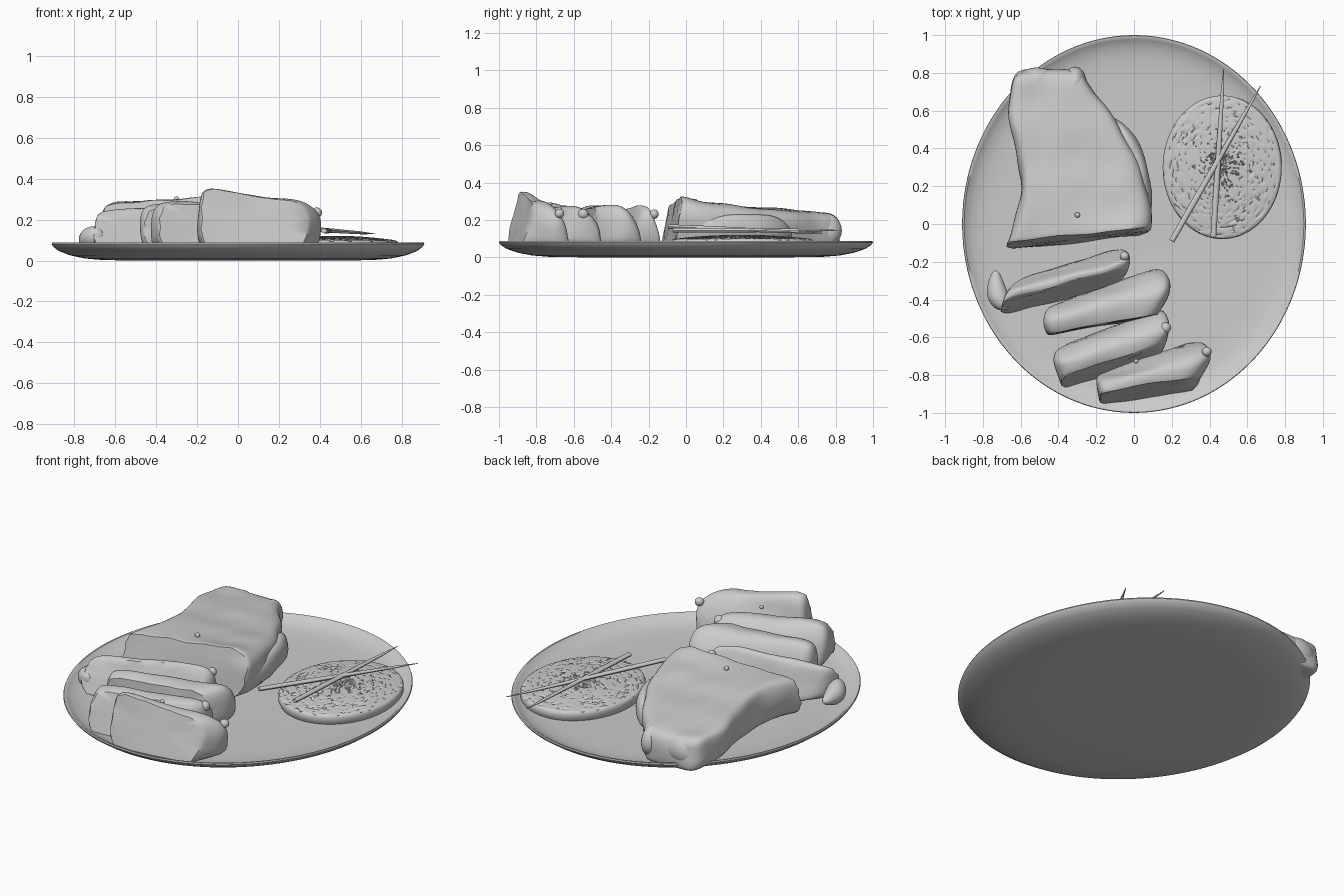
import bpy, bmesh, math, random
from mathutils import Vector, noise

cube = bpy.data.objects.get("Cube")
if cube:
    bpy.data.objects.remove(cube, do_unlink=True)
random.seed(4)

grey = bpy.data.materials.new("plain grey")
grey.use_nodes = True
COLOUR = (0.6, 0.6, 0.6, 1)
grey.diffuse_color = COLOUR
grey.node_tree.nodes["Principled BSDF"].inputs["Base Color"].default_value = COLOUR
FLOOR = 0.042


def finish(name, bm, subsurf=0, angle=40, lumps=0.0):
    """Turn a bmesh into a shaded object, optionally subdivided and made lumpy."""
    bmesh.ops.recalc_face_normals(bm, faces=bm.faces)
    me = bpy.data.meshes.new(name)
    bm.to_mesh(me)
    bm.free()
    ob = bpy.data.objects.new(name, me)
    bpy.context.collection.objects.link(ob)
    me.materials.append(grey)
    bpy.ops.object.select_all(action='DESELECT')
    ob.select_set(True)
    bpy.context.view_layer.objects.active = ob
    if subsurf:
        mod = ob.modifiers.new("smooth", 'SUBSURF')
        mod.levels = mod.render_levels = subsurf
        bpy.ops.object.modifier_apply(modifier=mod.name)
    if lumps:
        for v in ob.data.vertices:
            p = v.co.copy()
            v.co += noise.noise_vector(p * 6) * lumps
            v.co.z = max(v.co.z, FLOOR - 0.004)
    bpy.ops.object.shade_smooth_by_angle(angle=math.radians(angle))
    return ob


def loft(bm, rings):
    """Bridge closed rings of points and cap both ends."""
    vs = [[bm.verts.new(p) for p in r] for r in rings]
    n = len(vs[0])
    for a, b in zip(vs, vs[1:]):
        for i in range(n):
            bm.faces.new((a[i], a[(i + 1) % n], b[(i + 1) % n], b[i]))
    bm.faces.new(vs[0])
    bm.faces.new(vs[-1])
    return vs


def lathe(name, profile, cx, cy, rx, ry, segs, jitter=None, angle=40):
    """Elliptical revolve of a (radius fraction, z) profile."""
    bm = bmesh.new()
    rings = []
    for r, z in profile:
        ring = []
        for i in range(segs):
            a = 2 * math.pi * i / segs
            ring.append((cx + rx * r * math.cos(a), cy + ry * r * math.sin(a),
                         z + (jitter(r) if jitter else 0)))
        rings.append(ring)
    loft(bm, rings)
    return finish(name, bm, angle=angle)


# Rounded slab outline: (across, up) fractions
OUTLINE = [(0.02, 0), (0, 0.35), (0.0, 0.72), (0.03, 0.97), (0.12, 1.02), (0.35, 1),
           (0.65, 1), (0.88, 1.02), (0.98, 0.94), (1.01, 0.68), (0.99, 0.33), (0.97, 0),
           (0.66, 0), (0.33, 0)]


def meat(name, rings, lumps=0.012):
    """Loft of rings (left x, left y, right x, right y, left top, right top, lean);
    the first ring is the sharp cut face."""
    bm = bmesh.new()
    pts = []
    for xl, yl, xr, yr, zl, zr, lean in rings:
        ring = []
        for u, w in OUTLINE:
            top = zl + (zr - zl) * u
            ring.append((xl + (xr - xl) * u, yl + (yr - yl) * u + lean * w,
                         FLOOR + (top - FLOOR) * w))
        pts.append(ring)
    vs = loft(bm, pts)
    crease = bm.edges.layers.float.new("crease_edge")
    n = len(OUTLINE)
    for i in range(n):
        bm.edges.get((vs[0][i], vs[0][(i + 1) % n]))[crease] = 0.9
    return finish(name, bm, subsurf=2, lumps=lumps)


# Oval plate
lathe("plate", [(0.02, 0), (0.5, 0), (0.72, 0.002), (0.82, 0.01), (0.9, 0.025), (0.96, 0.046),
                (0.99, 0.066), (1.0, 0.08), (0.997, 0.087), (0.988, 0.087), (0.975, 0.077),
                (0.94, 0.06), (0.89, 0.049), (0.82, 0.043), (0.7, 0.041), (0.02, 0.041)],
      0, 0, 0.91, 1.0, 128)

# Large uncut piece of meat
meat("large_meat_piece", [
    (-0.68, -0.145, 0.08, -0.06, 0.275, 0.325, 0.05),
    (-0.655, -0.09, 0.09, 0.0, 0.285, 0.325, 0.03),
    (-0.61, 0.07, 0.09, 0.12, 0.295, 0.295, 0),
    (-0.595, 0.24, 0.05, 0.26, 0.285, 0.27, 0),
    (-0.62, 0.40, -0.01, 0.42, 0.27, 0.255, 0),
    (-0.67, 0.56, -0.11, 0.56, 0.26, 0.25, 0),
    (-0.66, 0.70, -0.2, 0.69, 0.25, 0.235, 0),
    (-0.645, 0.78, -0.26, 0.79, 0.235, 0.225, 0),
    (-0.58, 0.83, -0.31, 0.83, 0.18, 0.18, -0.02)], 0.014)

# Lower strip along the right flank of the large piece
bm = bmesh.new()
path = [(0.03, -0.03, 0.13), (0.065, 0.1, 0.15), (0.045, 0.25, 0.16), (0.0, 0.4, 0.16),
        (-0.06, 0.51, 0.14), (-0.13, 0.57, 0.12)]
sizes = [0.03, 0.045, 0.05, 0.05, 0.05, 0.02]
loft(bm, [[(x + s * math.cos(a), y, z + 1.6 * s * math.sin(a))
           for a in [math.pi * k / 4 for k in range(8)]]
          for (x, y, z), s in zip(path, sizes)])
finish("flank_strip", bm, subsurf=2, lumps=0.008)

# Notched lobes at the far end
for name, c, r in (("end_lobe_left", (-0.51, 0.75, 0.14), (0.11, 0.075, 0.095)),
                   ("end_lobe_right", (-0.31, 0.74, 0.14), (0.065, 0.09, 0.095))):
    bm = bmesh.new()
    bmesh.ops.create_uvsphere(bm, u_segments=24, v_segments=16, radius=1)
    for v in bm.verts:
        v.co = Vector([c[k] + r[k] * v.co[k] for k in range(3)])
    finish(name, bm, lumps=0.01)

# Cut slices, front to back
meat("slice_front", [
    (-0.19, -0.965, 0.34, -0.875, 0.365, 0.275, 0.07),
    (-0.20, -0.92, 0.385, -0.79, 0.36, 0.28, 0.055),
    (-0.20, -0.85, 0.405, -0.70, 0.33, 0.265, 0.01),
    (-0.20, -0.80, 0.39, -0.63, 0.25, 0.23, -0.02),
    (-0.17, -0.77, 0.35, -0.60, 0.15, 0.15, -0.02)])
meat("slice_second", [
    (-0.385, -0.885, 0.15, -0.71, 0.28, 0.26, 0.08),
    (-0.405, -0.82, 0.18, -0.65, 0.295, 0.27, 0.06),
    (-0.43, -0.74, 0.195, -0.55, 0.29, 0.27, 0.01),
    (-0.42, -0.67, 0.17, -0.46, 0.23, 0.22, -0.02),
    (-0.38, -0.64, 0.13, -0.43, 0.14, 0.14, -0.02)])
meat("slice_third", [
    (-0.46, -0.59, 0.12, -0.49, 0.25, 0.27, 0.01),
    (-0.48, -0.56, 0.17, -0.42, 0.27, 0.29, 0.02),
    (-0.48, -0.50, 0.205, -0.33, 0.27, 0.285, 0),
    (-0.46, -0.44, 0.18, -0.25, 0.21, 0.22, -0.02),
    (-0.42, -0.41, 0.12, -0.22, 0.13, 0.13, -0.02)])
meat("slice_back", [
    (-0.71, -0.49, -0.05, -0.31, 0.24, 0.27, 0.08),
    (-0.70, -0.44, -0.03, -0.26, 0.25, 0.28, 0.06),
    (-0.68, -0.36, -0.02, -0.19, 0.24, 0.265, 0.01),
    (-0.64, -0.31, -0.03, -0.14, 0.19, 0.21, -0.02),
    (-0.58, -0.28, -0.06, -0.12, 0.12, 0.13, -0.02)])

# Pointed scrap on the left end of the back slice
bm = bmesh.new()
loft(bm, [[(x + s * math.cos(k * math.pi / 4), y, z + s * math.sin(k * math.pi / 4))
           for k in range(8)]
          for x, y, z, s in ((-0.69, -0.46, 0.12, 0.04), (-0.715, -0.40, 0.11, 0.07),
                             (-0.73, -0.33, 0.10, 0.055), (-0.735, -0.24, 0.10, 0.018))])
finish("slice_scrap", bm, subsurf=2, lumps=0.006)

# Small nubs on the meat
for i, (x, y, z, s) in enumerate(((-0.30, 0.05, 0.30, 0.014), (0.385, -0.675, 0.235, 0.025),
                                  (0.165, -0.55, 0.23, 0.03), (0.01, -0.725, 0.285, 0.012),
                                  (-0.05, -0.17, 0.23, 0.025))):
    bm = bmesh.new()
    bmesh.ops.create_icosphere(bm, subdivisions=3, radius=s)
    bmesh.ops.translate(bm, verts=bm.verts, vec=(x, y, z))
    finish(f"meat_nub_{i + 1}", bm, lumps=0.004)


# Grainy round patty with pitted top
def grain(r):
    if r > 0.96:
        return 0
    return random.uniform(-0.001, 0.001) - (0.009 if random.random() < 0.09 else 0)


dome = [(0.97, FLOOR - 0.003), (1.0, 0.06), (1.0, 0.082), (0.985, 0.094)]
dome += [(r, 0.097 + 0.023 * (1 - r * r)) for r in [0.96 - 0.02 * k for k in range(48)]]
lathe("grain_patty", dome, 0.467, 0.30, 0.315, 0.38, 130, grain, 50)

# Crossed thin stalks
for name, a, b in (("stalk_diagonal", (0.20, -0.09, 0.165), (0.67, 0.73, 0.13)),
                   ("stalk_straight", (0.42, -0.07, 0.145), (0.475, 0.82, 0.145))):
    a, b = Vector(a), Vector(b)
    side = (b - a).cross(Vector((0, 0, 1))).normalized()
    up = side.cross(b - a).normalized()
    bm = bmesh.new()
    rings = []
    for t, s in ((0, 0.015), (0.3, 0.016), (0.6, 0.013), (0.85, 0.009), (1, 0.002)):
        c = a.lerp(b, t)
        rings.append([c + side * s * math.cos(k * math.pi / 5) + up * s * 0.8 * math.sin(k * math.pi / 5)
                      for k in range(10)])
    loft(bm, rings)
    finish(name, bm)
